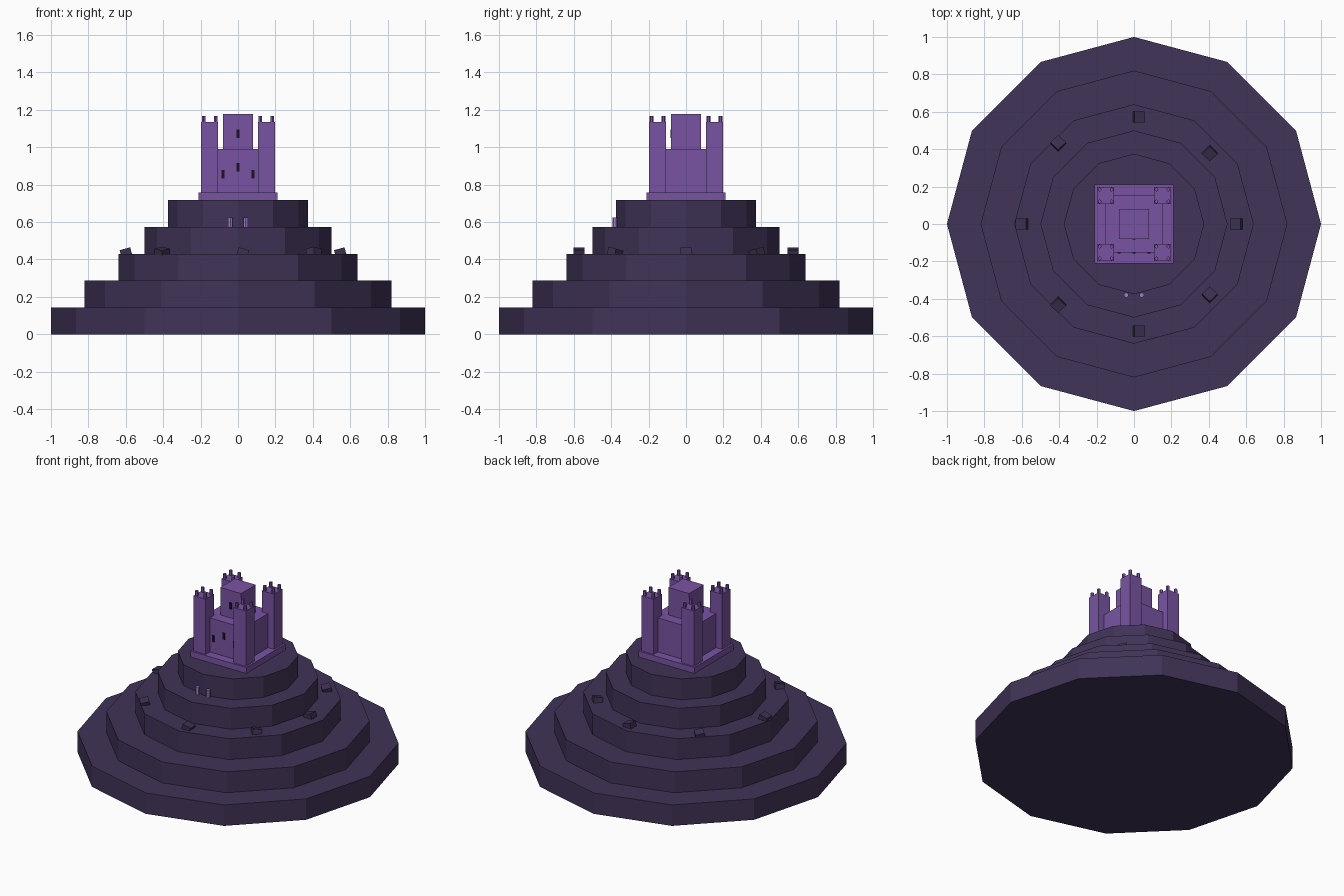
import bpy, bmesh
from math import cos, sin, pi, radians
from mathutils import Matrix, Vector

if "Cube" in bpy.data.objects:
    bpy.data.objects.remove(bpy.data.objects["Cube"])


def material(name, rgb):
    m = bpy.data.materials.new(name)
    m.diffuse_color = (*rgb, 1)
    m.use_nodes = True
    m.node_tree.nodes["Principled BSDF"].inputs["Base Color"].default_value = m.diffuse_color
    return m


ROCK = material("dark_rock", (0.052, 0.033, 0.095))
BOULDER = material("boulder_rock", (0.045, 0.03, 0.08))
STONE = material("purple_stone", (0.19, 0.088, 0.36))
DARK = material("window_dark", (0.01, 0.006, 0.018))
PALE = material("pale_stone", (0.38, 0.2, 0.61))


def make(name, bm, mat):
    mesh = bpy.data.meshes.new(name)
    bm.to_mesh(mesh)
    bm.free()
    mesh.materials.append(mat)
    ob = bpy.data.objects.new(name, mesh)
    bpy.context.collection.objects.link(ob)
    return ob


def box(name, centre, size, mat, rot=Matrix()):
    bm = bmesh.new()
    bmesh.ops.create_cube(bm, size=1, matrix=Matrix.Translation(centre) @ rot
                          @ Matrix.Diagonal((*size, 1)))
    return make(name, bm, mat)


def block(name, x, y, half, z0, z1, mat):
    return box(name, (x, y, (z0 + z1) / 2), (2 * half, 2 * half, z1 - z0), mat)


def prism(name, x, y, r, z0, z1, sides, mat):
    bm = bmesh.new()
    bmesh.ops.create_cone(bm, cap_ends=True, segments=sides, radius1=r, radius2=r,
                          depth=z1 - z0,
                          matrix=Matrix.Translation((x, y, (z0 + z1) / 2)))
    return make(name, bm, mat)


# Stepped twelve-sided mountain
STEP = 0.1433
for i, r in enumerate((1.0, 0.82, 0.64, 0.5, 0.375)):
    prism(f"mountain_tier_{i + 1}", 0, 0, r, i * STEP, (i + 1) * STEP, 12, ROCK)

# Tilted boulders in a ring on the third tier
TILT = 0.27
for i in range(8):
    a = i * pi / 4
    lean = Matrix.Rotation(2 * a, 4, 'Z') @ Matrix.Rotation(-TILT, 4, 'Y')
    rot = lean @ Matrix.Rotation(-a, 4, 'Z')
    centre = Vector((0.573 * cos(a) - 0.025 * cos(2 * a),
                     0.573 * sin(a) - 0.025 * sin(2 * a), 0.433))
    box(f"boulder_{i + 1}", centre, (0.058, 0.058, 0.05), BOULDER, rot)

# Castle: plinth, keep and central tower
TOP = 5 * STEP
block("castle_plinth", 0, 0, 0.211, TOP, 0.757, STONE)
block("keep", 0, 0, 0.153, 0.757, 0.99, STONE)
block("central_tower", 0, 0, 0.079, 0.99, 1.178, STONE)

# Corner towers with small round merlons
for sx in (-1, 1):
    for sy in (-1, 1):
        tx, ty = sx * 0.152, sy * 0.152
        block("corner_tower", tx, ty, 0.046, 0.757, 1.135, STONE)
        for mx in (-0.032, 0.032):
            for my in (-0.032, 0.032):
                prism("merlon", tx + mx, ty + my, 0.011, 1.135, 1.168, 6, STONE)

# Slit windows on the front
for x, y, z in ((0, -0.079, 1.073), (0, -0.153, 0.894),
                (-0.08, -0.153, 0.856), (0.08, -0.153, 0.856)):
    box("slit_window", (x, y, z), (0.016, 0.01, 0.045), DARK)

# Pair of pale gate posts at the foot of the top tier
for x in (-0.041, 0.041):
    prism("gate_post", x, -0.38, 0.0135, 4 * STEP, 0.625, 6, PALE)
